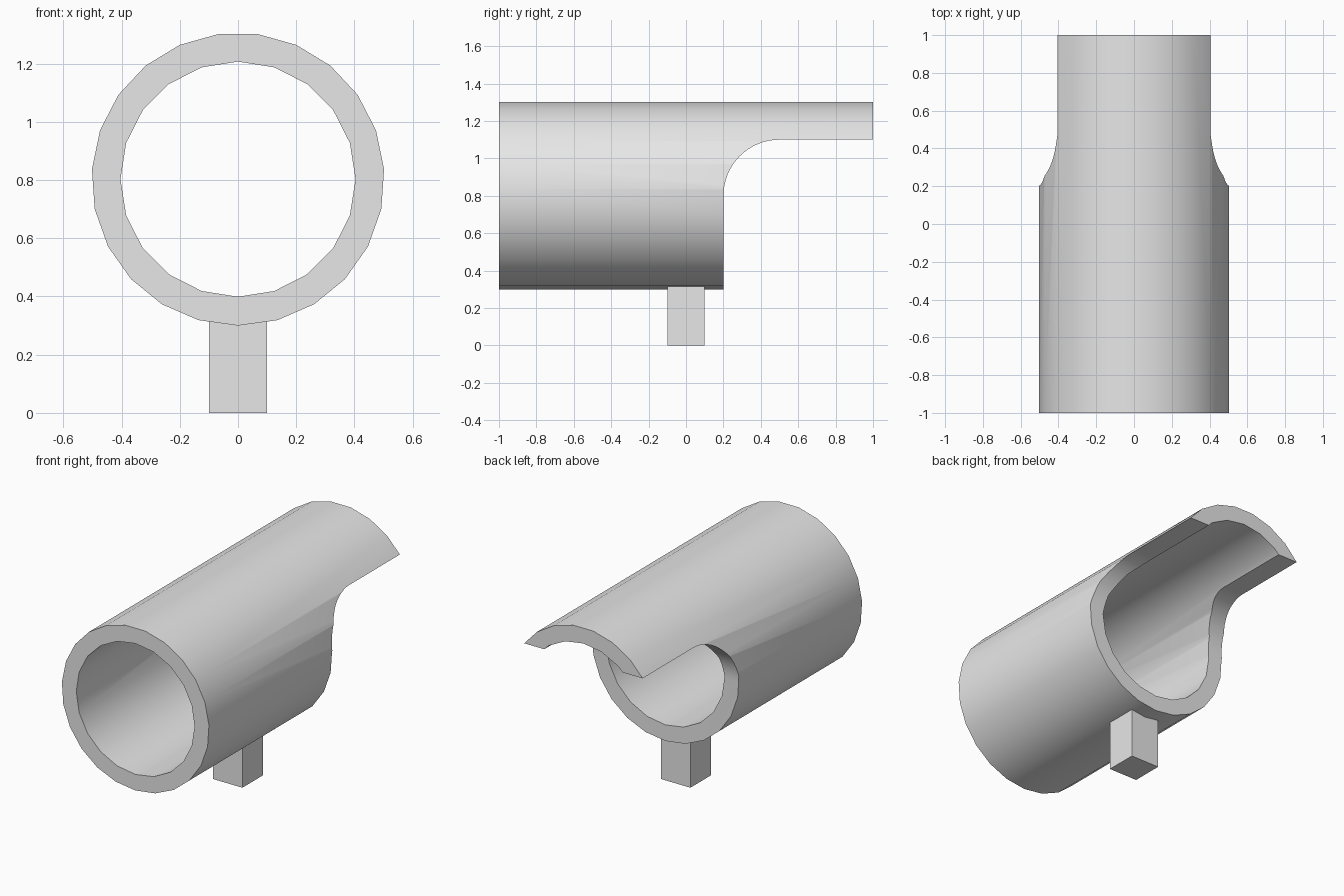
import bpy, bmesh
from math import sin, cos, pi, radians

cube = bpy.data.objects.get("Cube")
if cube:
    bpy.data.objects.remove(cube, do_unlink=True)

AXIS_Z = 0.803

grey = bpy.data.materials.new("plain grey")
grey.use_nodes = True
grey.diffuse_color = (0.8, 0.8, 0.8, 1)
grey.node_tree.nodes["Principled BSDF"].inputs["Base Color"].default_value = (0.8, 0.8, 0.8, 1)


def prism(name, profile, axis, start, end):
    """Extrude a closed 2D profile along the x, y or z axis."""
    place = {"x": lambda p, d: (d, *p),
             "y": lambda p, d: (p[0], d, p[1]),
             "z": lambda p, d: (*p, d)}[axis]
    bm = bmesh.new()
    near = [bm.verts.new(place(p, start)) for p in profile]
    far = [bm.verts.new(place(p, end)) for p in profile]
    bm.faces.new(near)
    bm.faces.new(far)
    for i in range(len(profile)):
        j = (i + 1) % len(profile)
        bm.faces.new((near[i], near[j], far[j], far[i]))
    bmesh.ops.recalc_face_normals(bm, faces=bm.faces)
    mesh = bpy.data.meshes.new(name)
    bm.to_mesh(mesh)
    bm.free()
    mesh.materials.append(grey)
    obj = bpy.data.objects.new(name, mesh)
    bpy.context.collection.objects.link(obj)
    return obj


def ring(radius, sides):
    """Polygon around the tube axis with one vertex straight down."""
    return [(radius * sin(2 * pi * i / sides), AXIS_Z - radius * cos(2 * pi * i / sides))
            for i in range(sides)]


# Tube body and the shapes cut from it
tube = prism("tube", ring(0.503, 23), "y", -1, 1)
bore = prism("bore_cutter", ring(0.404, 20), "y", -1.2, 1.2)

# Side profile below the rear hood, with a rounded inner corner
arc = [(0.5 - 0.3 * cos(pi / 2 * i / 16), 0.8 + 0.3 * sin(pi / 2 * i / 16)) for i in range(17)]
notch = prism("notch_cutter", [(0.2, 0.1)] + arc + [(1.2, 1.1), (1.2, 0.1)], "x", -1, 1)

for cutter in (bore, notch):
    mod = tube.modifiers.new(cutter.name, "BOOLEAN")
    mod.operation = "DIFFERENCE"
    mod.solver = "EXACT"
    mod.object = cutter

# Bake the cuts and remove the helpers
bpy.context.view_layer.update()
depsgraph = bpy.context.evaluated_depsgraph_get()
cut_mesh = bpy.data.meshes.new_from_object(tube.evaluated_get(depsgraph))
tube.modifiers.clear()
tube.data = cut_mesh
for cutter in (bore, notch):
    bpy.data.objects.remove(cutter, do_unlink=True)

# Square mounting post under the tube
prism("post", [(-0.1, -0.1), (0.1, -0.1), (0.1, 0.1), (-0.1, 0.1)], "z", 0, 0.35)

# Smooth the curved walls, keep the rims sharp
bpy.ops.object.select_all(action="DESELECT")
tube.select_set(True)
bpy.context.view_layer.objects.active = tube
bpy.ops.object.shade_smooth_by_angle(angle=radians(30))
